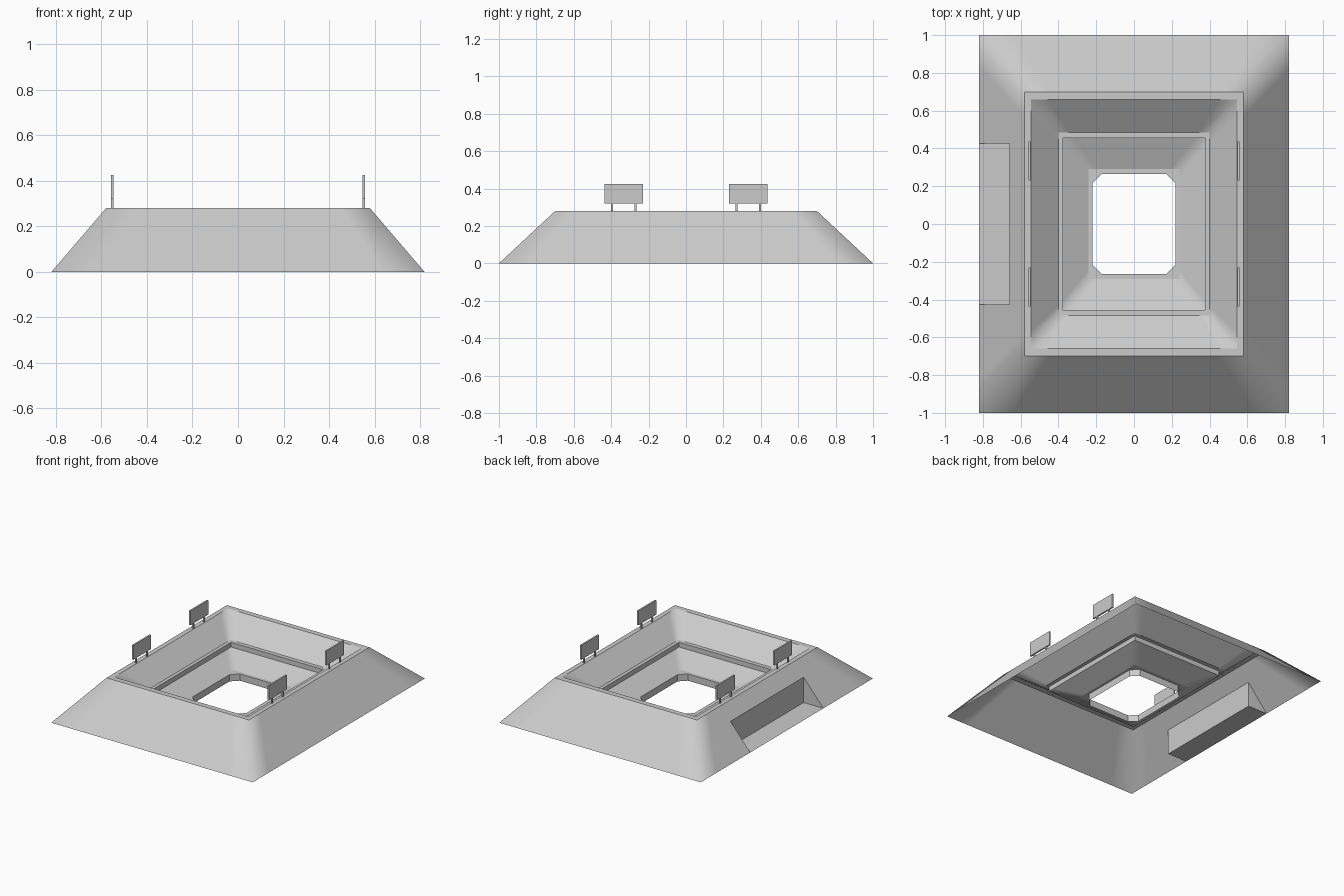
import bpy
import bmesh
from mathutils import Vector

cube = bpy.data.objects.get("Cube")
if cube:
    bpy.data.objects.remove(cube, do_unlink=True)

grey = bpy.data.materials.new("concrete_grey")
grey.use_nodes = True
color = (0.6, 0.6, 0.6, 1)
grey.diffuse_color = color
grey.node_tree.nodes["Principled BSDF"].inputs["Base Color"].default_value = color


def finish(bm, name):
    mesh = bpy.data.meshes.new(name)
    bm.to_mesh(mesh)
    bm.free()
    mesh.materials.append(grey)
    obj = bpy.data.objects.new(name, mesh)
    bpy.context.collection.objects.link(obj)
    return obj


def ring(bm, hx, hy, z, inset, chamfer=False):
    """Rectangle loop with extra points beside each corner."""
    points = []
    for sx, sy in ((1, 1), (-1, 1), (-1, -1), (1, -1)):
        cut = inset / 2 if chamfer else 0
        corner = [(hx, hy - inset), (hx - cut, hy - cut), (hx - inset, hy)]
        if sx * sy < 0:
            corner.reverse()
        points += [bm.verts.new((sx * x, sy * y, z)) for x, y in corner]
    return points


# Bowl: outer bank, rim, upper stand, walkway, wall, lower stand, ledge, pit wall
OUT_X, RIM_X, RIM_Z = 0.82, 0.58, 0.28
levels = [
    (OUT_X, 1.0, 0, 0.18, False),
    (RIM_X, 0.70, RIM_Z, 0.13, False),
    (0.545, 0.66, RIM_Z, 0.09, False),
    (0.40, 0.485, 0.155, 0.055, False),
    (0.375, 0.455, 0.155, 0.05, False),
    (0.375, 0.455, 0.12, 0.05, False),
    (0.24, 0.29, 0.05, 0.05, False),
    (0.22, 0.265, 0.05, 0.05, True),
    (0.22, 0.265, 0, 0.05, True),
]
bm = bmesh.new()
rings = [ring(bm, *level) for level in levels]
for a, b in zip(rings, rings[1:]):
    vertical = abs(a[1].co.x - b[1].co.x) < 0.001
    for i in range(len(a)):
        j = (i + 1) % len(a)
        face = bm.faces.new((a[i], a[j], b[j], b[i]))
        face.smooth = not vertical
for loop in rings:
    for i, vert in enumerate(loop):
        bm.edges.get((vert, loop[i - 1])).smooth = False

# Entrance notch cut through the right bank
DOOR_X, DOOR_Y = 0.66, 0.425


def bank_faces():
    bm.normal_update()
    return [f for f in bm.faces if f.calc_center_median().x < -RIM_X
            and abs(f.normal.y) < 0.01 and abs(f.normal.x) > 0.1]


for co, no in (((0, DOOR_Y, 0), (0, 1, 0)), ((0, -DOOR_Y, 0), (0, 1, 0)),
               ((-DOOR_X, 0, 0), (1, 0, 0))):
    faces = bank_faces()
    geom = faces + list({e for f in faces for e in f.edges})
    geom += list({v for f in faces for v in f.verts})
    bmesh.ops.bisect_plane(bm, geom=geom, plane_co=co, plane_no=no, dist=1e-5)
doomed = [f for f in bank_faces() if f.calc_center_median().x < -DOOR_X
          and abs(f.calc_center_median().y) < DOOR_Y]
bmesh.ops.delete(bm, geom=doomed, context="FACES")
top = RIM_Z * (OUT_X - DOOR_X) / (OUT_X - RIM_X)
corners = {}
for s in (-1, 1):
    y = s * DOOR_Y
    corners[s] = [bm.verts.new(p) for p in
                  ((-OUT_X, y, 0), (-DOOR_X, y, 0), (-DOOR_X, y, top))]
    bm.faces.new(corners[s] if s < 0 else corners[s][::-1])
for i in (0, 1):
    bm.faces.new((corners[-1][i], corners[-1][i + 1], corners[1][i + 1], corners[1][i]))
for f in bm.faces:
    if f.calc_center_median().x < -DOOR_X and len(f.verts) == 3:
        f.smooth = False
bowl = finish(bm, "stadium_bowl")


# Scoreboards on two legs along both long rims
def add_box(bm, center, size):
    made = bmesh.ops.create_cube(bm, size=1)["verts"]
    for v in made:
        v.co = Vector(center) + Vector(a * b for a, b in zip(v.co, size))


for side, sx in (("left", 1), ("right", -1)):
    for end, sy in (("front", -1), ("back", 1)):
        bm = bmesh.new()
        x, y = sx * 0.553, sy * 0.333
        add_box(bm, (x, y, 0.373), (0.012, 0.205, 0.105))
        for d in (-0.063, 0.063):
            add_box(bm, (x, y + d, 0.30), (0.01, 0.01, 0.045))
        finish(bm, f"scoreboard_{end}_{side}")
